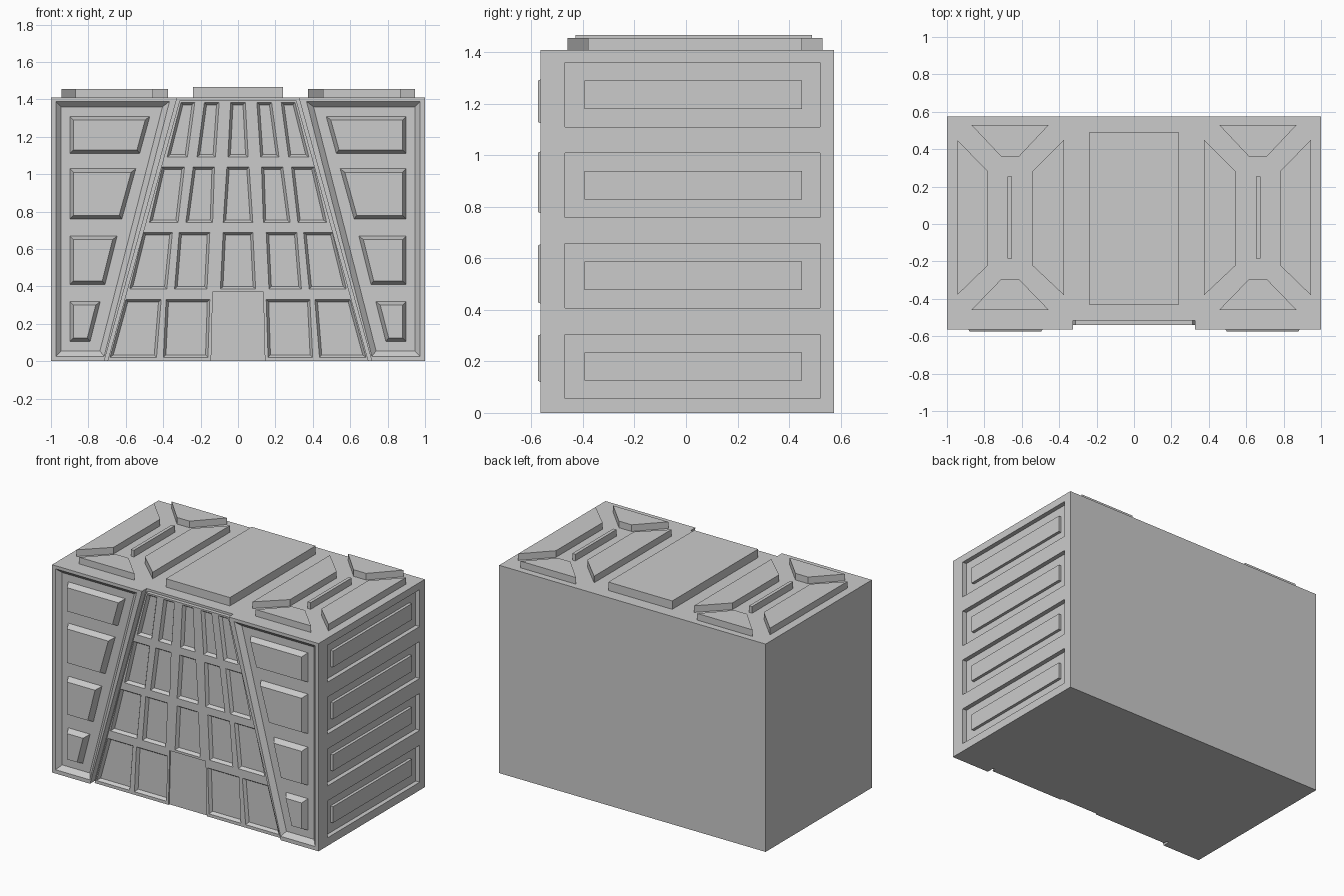
import bpy, bmesh
from mathutils import Vector

if "Cube" in bpy.data.objects:
    bpy.data.objects.remove(bpy.data.objects["Cube"])

AXES = {'x': lambda u, v, d: (d, u, v),
        'y': lambda u, v, d: (u, d, v),
        'z': lambda u, v, d: (u, v, d)}


def inset(poly, t):
    """Shrink a convex polygon by distance t."""
    pts = [Vector(p) for p in poly]
    c = sum(pts, Vector((0, 0))) / len(pts)
    lines = []
    for a, b in zip(pts, pts[1:] + pts[:1]):
        n = Vector((a.y - b.y, b.x - a.x)).normalized()
        if n.dot(c - a) < 0:
            n = -n
        lines.append((n, n.dot(a) + t))
    out = []
    for (n1, d1), (n2, d2) in zip(lines[-1:] + lines[:-1], lines):
        det = n1.x * n2.y - n1.y * n2.x
        out.append(((d1 * n2.y - d2 * n1.y) / det, (n1.x * d2 - n2.x * d1) / det))
    return out


def flip(poly):
    return [(-u, v) for u, v in poly]


def rect(u0, u1, v0, v1):
    return [(u0, v0), (u1, v0), (u1, v1), (u0, v1)]


def trapezoid(top, bottom, tl, tr, bl, br):
    return [(bl, bottom), (br, bottom), (tr, top), (tl, top)]


def solids(name, axis, items, cutter=False):
    """One object of prisms: (polygon, start depth, end depth, inset at end)."""
    bm = bmesh.new()
    for poly, d0, d1, t in items:
        end = inset(poly, t) if t else poly
        a = [bm.verts.new(AXES[axis](u, v, d0)) for u, v in poly]
        b = [bm.verts.new(AXES[axis](u, v, d1)) for u, v in end]
        bm.faces.new(a)
        bm.faces.new(b)
        for i in range(len(a)):
            j = (i + 1) % len(a)
            bm.faces.new((a[i], a[j], b[j], b[i]))
    bmesh.ops.recalc_face_normals(bm, faces=bm.faces)
    me = bpy.data.meshes.new(name)
    bm.to_mesh(me)
    bm.free()
    ob = bpy.data.objects.new(name, me)
    bpy.context.collection.objects.link(ob)
    ob.hide_render = cutter
    return ob


def cut(ob, cutter):
    m = ob.modifiers.new('cut', 'BOOLEAN')
    m.operation, m.solver, m.object = 'DIFFERENCE', 'EXACT', cutter
    bpy.context.view_layer.objects.active = ob
    bpy.ops.object.modifier_apply(modifier=m.name)
    bpy.data.objects.remove(cutter)


FRONT, FLOOR, GRID = -0.565, -0.515, -0.54

# main building block
body = solids('building_body', 'z', [(rect(-1, 1, FRONT, 0.575), 0, 1.41, 0)])

# central tapered bay and the two side bays cut into the front
k = (0.715 - 0.325) / 1.41
bay = trapezoid(1.51, -0.1, -0.325 + 0.1 * k, 0.325 - 0.1 * k, -0.715 - 0.1 * k, 0.715 + 0.1 * k)
side_bay = trapezoid(1.39, 0.025, -0.975, -0.365, -0.975, -0.715)
cut(body, solids('front_cutter', 'y',
                 [(bay, -0.7, FLOOR, 0)] +
                 [(p, FRONT - 0.001, -0.535, 0.03) for p in (side_bay, flip(side_bay))], True))

# long recesses on the right side, each with a raised bar
rows = [0.055 + 0.352 * i for i in range(4)]
cut(body, solids('side_cutter', 'x',
                 [(rect(-0.47, 0.52, z, z + 0.25), 1.1, 0.97, 0) for z in rows], True))
solids('side_bars', 'x', [(rect(-0.395, 0.45, z + 0.07, z + 0.18), 0.965, 0.99, 0) for z in rows])

# chamfered blocks in the side bays: top, bottom, inner edge at top and bottom
blocks = []
for top, bot, xt, xb in [(1.31, 1.11, -0.47, -0.525), (1.03, 0.76, -0.545, -0.62),
                         (0.67, 0.41, -0.645, -0.71), (0.32, 0.105, -0.735, -0.79)]:
    p = trapezoid(top, bot, -0.9, xt, -0.9, xb)
    blocks += [(q, -0.533, -0.575, 0.02) for q in (p, flip(p))]
solids('facade_blocks', 'y', blocks)

# window wall inside the central bay
wall = solids('window_wall', 'y',
              [(trapezoid(1.395, 0, -0.312, 0.312, -0.698, 0.698), FLOOR + 0.005, GRID, 0)])
# window rows: top z, bottom z, then (left, right) at top and bottom for each column
table = [(1.385, 1.09, [(-0.305, -0.23, -0.38, -0.27), (-0.18, -0.10, -0.22, -0.12), (-0.04, 0.04, -0.055, 0.055)]),
         (1.04, 0.74, [(-0.405, -0.285, -0.475, -0.32), (-0.24, -0.125, -0.28, -0.135), (-0.06, 0.06, -0.08, 0.08)]),
         (0.69, 0.385, [(-0.505, -0.35, -0.58, -0.38), (-0.315, -0.15, -0.34, -0.165), (-0.08, 0.08, -0.095, 0.095)]),
         (0.33, 0.02, [(-0.6, -0.41, -0.685, -0.435), (-0.385, -0.15, -0.4, -0.16)])]
cuts = [(trapezoid(0.37, -0.05, -0.135, 0.135, -0.145, 0.145), -0.6, -0.53, 0)]  # doorway
for top, bot, cols in table:
    for tl, tr, bl, br in cols:
        p = trapezoid(top, bot, tl, tr, bl, br)
        for q in ([p, flip(p)] if tr < 0 else [p]):
            cuts.append((q, GRID - 0.001, -0.52, 0.014))
cut(wall, solids('window_cutter', 'y', cuts, True))

# roof slab in the middle
solids('roof_slab', 'z', [(rect(-0.24, 0.24, -0.43, 0.49), 1.405, 1.467, 0)])

# roof pads: four trapezoids around a thin bar, on both sides
pads = [[(-0.945, -0.38), (-0.78, -0.22), (-0.78, 0.28), (-0.945, 0.45)],
        [(-0.375, -0.38), (-0.545, -0.22), (-0.545, 0.28), (-0.375, 0.45)],
        trapezoid(-0.295, -0.46, -0.71, -0.615, -0.87, -0.455),
        trapezoid(0.53, 0.36, -0.87, -0.455, -0.71, -0.615),
        rect(-0.675, -0.652, -0.185, 0.255)]
solids('roof_pads', 'z', [(q, 1.405, 1.455, 0) for p in pads for q in (p, flip(p))])
